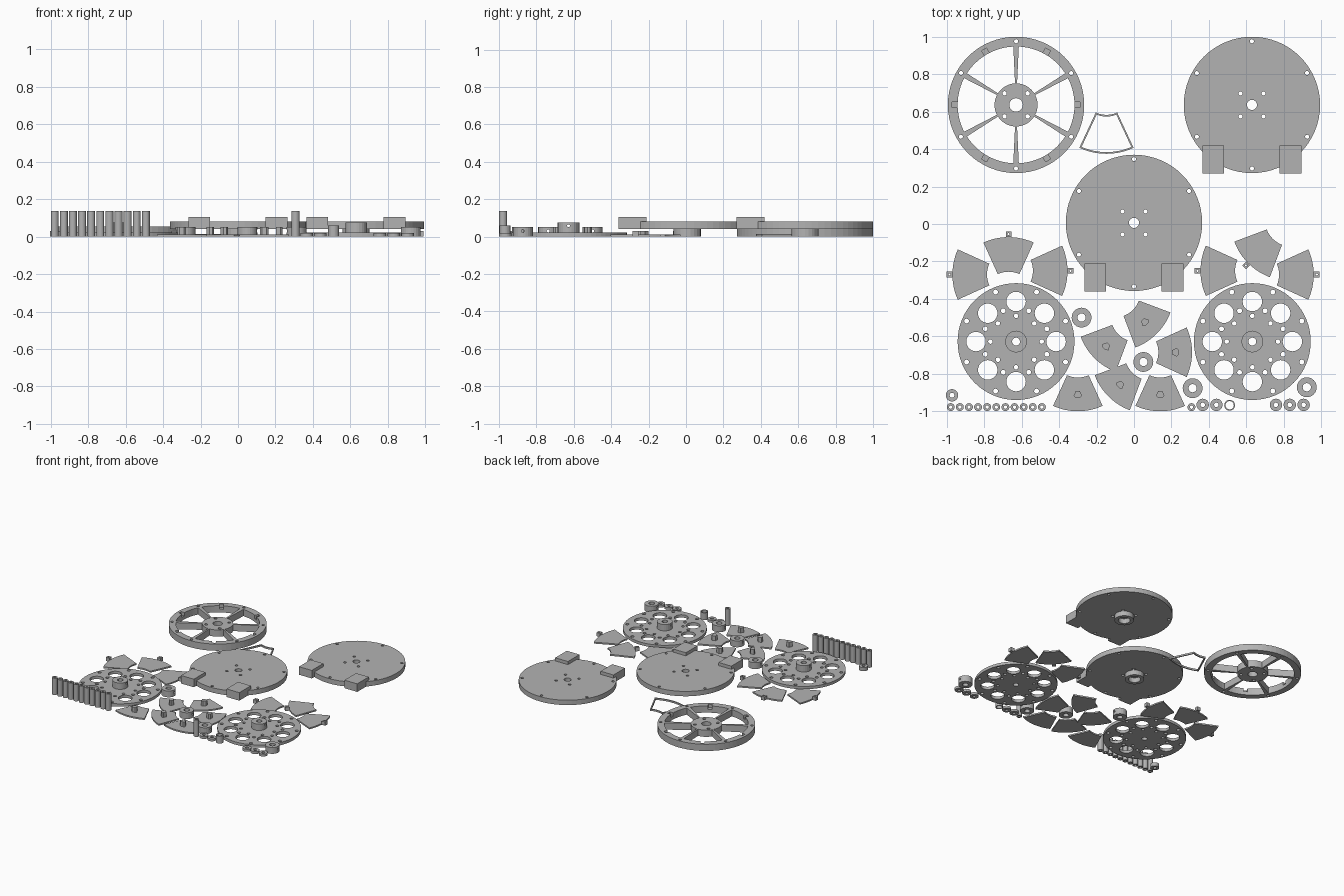
import bpy, bmesh
from math import sin, cos, asin, radians, pi
from mathutils import Matrix, Vector

cube = bpy.data.objects.get("Cube")
if cube:
    bpy.data.objects.remove(cube)

grey = bpy.data.materials.new("light_grey")
grey.use_nodes = True
grey.diffuse_color = (0.45, 0.45, 0.45, 1)
grey.node_tree.nodes["Principled BSDF"].inputs["Base Color"].default_value = grey.diffuse_color


# ---------- flat outlines ----------
def polar(r, deg):
    return (r * cos(radians(deg)), r * sin(radians(deg)))


def circle(r, c=(0, 0), n=24):
    return [(c[0] + r * cos(2 * pi * i / n), c[1] + r * sin(2 * pi * i / n)) for i in range(n)]


def ring_of_holes(r, dist, count, start=0):
    return [circle(r, polar(dist, start + 360 * i / count), 16) for i in range(count)]


def sector(r0, r1, half, inset=0, turn=0, n=12):
    pts = []
    for r, way in ((r1 - inset, 1), (r0 + inset, -1)):
        a = radians(half) - asin(inset / r)
        for i in range(n + 1):
            t = way * a * (2 * i / n - 1) + radians(turn)
            pts.append((r * cos(t), r * sin(t)))
    return pts


def rect(x0, x1, y0, y1):
    return [(x0, y0), (x1, y0), (x1, y1), (x0, y1)]


# ---------- solids ----------
def finish(name, mesh, loc, turn=0):
    mesh.materials.clear()
    mesh.materials.append(grey)
    ob = bpy.data.objects.new(name, mesh)
    bpy.context.collection.objects.link(ob)
    ob.location = loc
    ob.rotation_euler.z = radians(turn)
    return ob


def extrude(name, outlines, z0, z1, at=(0, 0), turn=0):
    """Extrude the first outline, with the others as holes, from z0 to z1."""
    cu = bpy.data.curves.new(name, 'CURVE')
    cu.dimensions = '2D'
    cu.fill_mode = 'BOTH'
    cu.extrude = (z1 - z0) / 2
    for pts in outlines:
        s = cu.splines.new('POLY')
        s.points.add(len(pts) - 1)
        for p, q in zip(s.points, pts):
            p.co = (q[0], q[1], 0, 1)
        s.use_cyclic_u = True
    tmp = bpy.data.objects.new(name + "_outline", cu)
    bpy.context.collection.objects.link(tmp)
    dg = bpy.context.evaluated_depsgraph_get()
    mesh = bpy.data.meshes.new_from_object(tmp.evaluated_get(dg))
    bpy.data.objects.remove(tmp)
    bm = bmesh.new()
    bm.from_mesh(mesh)
    bmesh.ops.remove_doubles(bm, verts=bm.verts, dist=1e-5)
    bmesh.ops.recalc_face_normals(bm, faces=bm.faces)
    for f in bm.faces:
        f.smooth = False
    bm.to_mesh(mesh)
    bm.free()
    mesh.name = name
    return finish(name, mesh, (at[0], at[1], (z0 + z1) / 2), turn)


def cut(ob, bm):
    """Subtract a cutter, given in world space, and discard it."""
    mesh = bpy.data.meshes.new("cutter")
    bm.to_mesh(mesh)
    bm.free()
    cutter = bpy.data.objects.new("cutter", mesh)
    cutter.hide_render = True
    bpy.context.collection.objects.link(cutter)
    mod = ob.modifiers.new("cut", 'BOOLEAN')
    mod.operation = 'DIFFERENCE'
    mod.solver = 'EXACT'
    mod.object = cutter
    dg = bpy.context.evaluated_depsgraph_get()
    mesh = bpy.data.meshes.new_from_object(ob.evaluated_get(dg))
    ob.modifiers.clear()
    ob.data = mesh
    bpy.data.objects.remove(cutter)


def tube(name, at, r, hole, z1, z0=0):
    return extrude(name, [circle(r), circle(hole)], z0, z1, at)


def screw_hole(ob, at, z, r=0.008):
    bm = bmesh.new()
    m = Matrix.Translation((at[0], at[1], z)) @ Matrix.Rotation(pi / 2, 4, 'Y')
    bmesh.ops.create_cone(bm, cap_ends=True, segments=12, radius1=r, radius2=r, depth=0.2, matrix=m)
    cut(ob, bm)


# ---------- spoked wheel ----------
at = (-0.63, 0.636)
windows = [sector(0.115, 0.312, 27.3, turn=60 * i) for i in range(6)]
wheel = extrude("spoked_wheel",
                [circle(0.364, n=64), circle(0.036)] + windows
                + ring_of_holes(0.011, 0.34, 6, 30) + ring_of_holes(0.012, 0.087, 4, 45),
                0, 0.055, at)
notches = bmesh.new()
for i in range(6):
    m = (Matrix.Translation((at[0], at[1], 0.055)) @ Matrix.Rotation(pi * i / 3, 4, 'Z')
         @ Matrix.Translation((0.325, 0, 0)) @ Matrix.Diagonal((0.034, 0.03, 0.056, 1)))
    bmesh.ops.create_cube(notches, size=1, matrix=m)
cut(wheel, notches)

# ---------- covers with hub and two blocks ----------
for side, at in (("middle", (0, 0.006)), ("right_back", (0.63, 0.636))):
    extrude(side + "_cover",
            [circle(0.364, n=64), circle(0.027)]
            + ring_of_holes(0.011, 0.34, 6, 30) + ring_of_holes(0.011, 0.087, 4, 45),
            0.04, 0.08, at)
    tube(side + "_cover_hub", at, 0.073, 0.045, 0.04)
    for x in (-0.265, 0.148):
        extrude(side + "_cover_block", [rect(x, x + 0.116, -0.366, -0.216)], 0.04, 0.106, at)

# ---------- perforated wheels with hub ----------
for side, x in (("left", 0.632), ("right", -0.63)):
    at = (x, -0.628)
    extrude(side + "_perforated_wheel",
            [circle(0.312, n=64), circle(0.021)]
            + [circle(0.052, polar(0.214, 45 * i)) for i in range(8)]
            + ring_of_holes(0.013, 0.286, 8, 22.5)
            + ring_of_holes(0.013, 0.178, 8, 22.5)
            + ring_of_holes(0.012, 0.137, 8),
            0, 0.023, at)
    hub = tube(side + "_wheel_hub", at, 0.058, 0.021, 0.075, 0.023)
    screw_hole(hub, at, 0.058)

# ---------- window frame ----------
extrude("window_frame", [sector(0.135, 0.343, 25), sector(0.135, 0.343, 25, 0.009)],
        0, 0.014, (-0.147, 0.718), -90)

# ---------- flaps with a square tab ----------
for x, y, turn in ((-0.645, -0.27, 180), (-0.67, -0.395, 90), (-0.68, -0.25, 0),
                   (0.68, -0.25, 180), (0.84, 0.02, 225), (0.635, -0.27, 0)):
    extrude("tab_flap", [sector(0.14, 0.325, 24.4)], 0, 0.012, (x, y), turn)
    extrude("flap_tab", [rect(0.325, 0.356, -0.015, 0.015), circle(0.006, (0.341, 0), 12)],
            0, 0.03, (x, y), turn)

# ---------- flaps with a wedge post ----------
wedge = [(0.213, -0.011), (0.238, -0.023), (0.248, -0.012),
         (0.248, 0.012), (0.238, 0.023), (0.213, 0.011)]
for x, y, turn in ((-0.105, -0.36, -45), (0.015, -0.49, 225), (-0.01, -0.685, 0),
                   (-0.3, -0.68, -90), (0.09, -0.695, 225), (0.14, -0.68, -90)):
    extrude("post_flap", [sector(0.14, 0.32, 24.4)], 0, 0.012, (x, y), turn)
    extrude("flap_post", [wedge], 0.012, 0.052, (x, y), turn)

# ---------- collars with a set screw hole ----------
for at in ((-0.28, -0.5), (0.05, -0.737), (0.313, -0.877), (0.923, -0.872)):
    screw_hole(tube("collar", at, 0.053, 0.022, 0.052), at, 0.03)

# ---------- washers, ring and tubes ----------
tube("small_collar", (-0.972, -0.915), 0.033, 0.013, 0.03)
for x in (0.367, 0.44, 0.758, 0.832, 0.906):
    tube("washer", (x, -0.966), 0.033, 0.012, 0.02)
tube("thin_ring", (0.511, -0.968), 0.029, 0.022, 0.06)
for x in [-0.979 + 0.0487 * i for i in range(11)] + [0.307]:
    tube("spacer_tube", (x, -0.978), 0.021, 0.009, 0.137)
